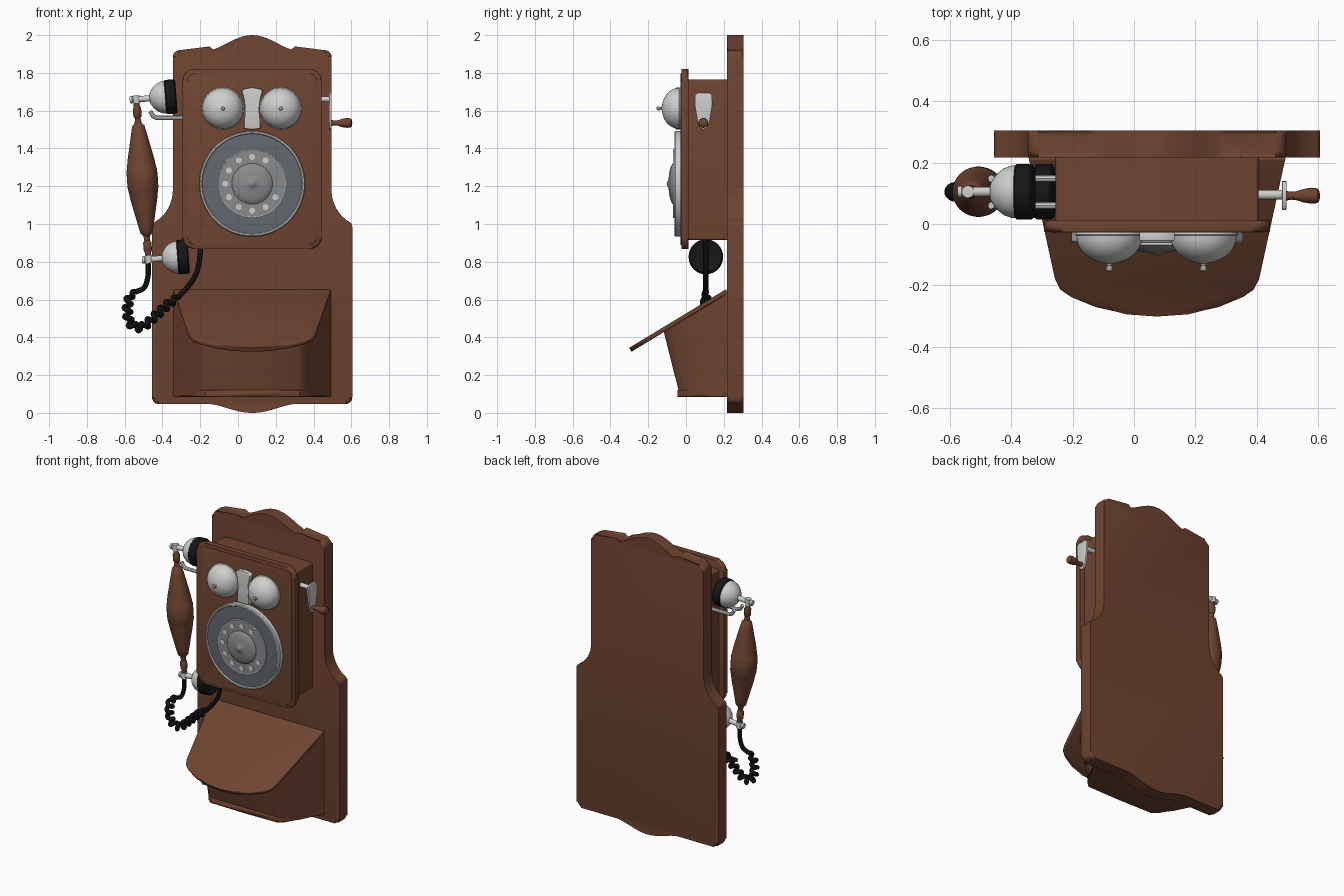
import bpy, bmesh, math
from mathutils import Matrix, Vector

if "Cube" in bpy.data.objects:
    bpy.data.objects.remove(bpy.data.objects["Cube"])

CX = 0.075  # centre line of the cabinet


def mat(name, r, g, b):
    m = bpy.data.materials.new(name)
    m.diffuse_color = (r, g, b, 1)
    m.use_nodes = True
    m.node_tree.nodes["Principled BSDF"].inputs["Base Color"].default_value = m.diffuse_color
    return m


WOOD = mat("brown wood", 0.16, 0.058, 0.030)
METAL = mat("pale metal", 0.62, 0.62, 0.61)
SLATE = mat("slate grey", 0.125, 0.14, 0.165)
GREY = mat("mid grey", 0.25, 0.255, 0.265)
BLACK = mat("black", 0.008, 0.008, 0.008)


def finish(bm, name, m, mtx=Matrix()):
    bmesh.ops.remove_doubles(bm, verts=bm.verts, dist=1e-5)
    bmesh.ops.recalc_face_normals(bm, faces=bm.faces)
    me = bpy.data.meshes.new(name)
    bm.to_mesh(me)
    bm.free()
    me.materials.append(m)
    ob = bpy.data.objects.new(name, me)
    ob.matrix_world = mtx
    bpy.context.collection.objects.link(ob)
    return ob


def prism(name, outline, y0, y1, m, bevel=0.0, mtx=Matrix(), seg=3):
    """Extrude an x-z outline along y and round both rims."""
    bm = bmesh.new()
    a = [bm.verts.new((x, y0, z)) for x, z in outline]
    b = [bm.verts.new((x, y1, z)) for x, z in outline]
    n = len(a)
    bm.faces.new(a)
    bm.faces.new(b[::-1])
    for i in range(n):
        bm.faces.new((a[i], b[i], b[(i + 1) % n], a[(i + 1) % n]))
    if bevel:
        rim = [e for e in bm.edges if abs(e.verts[0].co.y - e.verts[1].co.y) < 1e-6]
        bmesh.ops.bevel(bm, geom=rim, offset=bevel, segments=seg, profile=0.5,
                        affect='EDGES', clamp_overlap=False)
    return finish(bm, name, m, mtx)


def lathe(name, prof, loc, axis, m, mtx=Matrix(), n=40):
    """Spin (radius, height) points around an axis."""
    bm = bmesh.new()
    rings = [[bm.verts.new((r * math.cos(2 * math.pi * k / n), r * math.sin(2 * math.pi * k / n), h))
              for k in range(n)] for r, h in prof]
    for p, q in zip(rings, rings[1:]):
        for k in range(n):
            bm.faces.new((p[k], p[(k + 1) % n], q[(k + 1) % n], q[k]))
    rot = Vector((0, 0, 1)).rotation_difference(Vector(axis)).to_matrix().to_4x4()
    return finish(bm, name, m, mtx @ Matrix.Translation(loc) @ rot)


def tube(name, pts, radius, m):
    cu = bpy.data.curves.new(name, 'CURVE')
    cu.dimensions = '3D'
    cu.bevel_depth = radius
    cu.bevel_resolution = 2
    cu.use_fill_caps = True
    sp = cu.splines.new('POLY')
    sp.points.add(len(pts) - 1)
    for p, c in zip(sp.points, pts):
        p.co = (*c, 1)
    cu.materials.append(m)
    ob = bpy.data.objects.new(name, cu)
    bpy.context.collection.objects.link(ob)
    bpy.ops.object.select_all(action='DESELECT')
    ob.select_set(True)
    bpy.context.view_layer.objects.active = ob
    bpy.ops.object.convert(target='MESH')


def mirror(half):
    return [(CX + x, z) for x, z in half] + [(CX - x, z) for x, z in half[::-1] if x > 1e-6]


def arc(cx, cz, r, a0, a1, n=6):
    angs = [math.radians(a0 + (a1 - a0) * k / n) for k in range(n + 1)]
    return [(cx + r * math.cos(a), cz + r * math.sin(a)) for a in angs]


def rounded(hw, z0, z1, r):
    return mirror(arc(hw - r, z0 + r, r, -90, 0) + arc(hw - r, z1 - r, r, 0, 90))


def catmull(pts, n):
    p = [Vector(q) for q in [pts[0]] + pts + [pts[-1]]]
    out = []
    for i in range(1, len(p) - 2):
        a, b, c, d = p[i - 1:i + 3]
        for k in range(n):
            t = k / n
            out.append(0.5 * (2 * b + (c - a) * t + (2 * a - 5 * b + 4 * c - d) * t * t
                              + (3 * b - a - 3 * c + d) * t ** 3))
    return out + [p[-1]]


# Back board with arched top and bottom and curved shoulders
bow = [(.225 * k / 12, (0.5 + 0.5 * math.cos(math.pi * k / 12)) ** 0.75) for k in range(13)]
half = [(x, .047 - .047 * f) for x, f in bow]
half += arc(.495, .082, .035, -90, 0) + arc(.50, .985, .03, 0, 58) + arc(.62, 1.18, .2, 238, 180, 8)[1:]
half += arc(.385, 1.885, .035, 0, 90) + [(x, 1.92 + .08 * f) for x, f in bow[::-1]]
prism("back_board", mirror(half), 0.217, 0.305, WOOD, 0.02)

# Cabinet body and its door
prism("cabinet_body", rounded(0.33, 0.915, 1.765, 0.012), 0.0, 0.22, WOOD)
prism("cabinet_door", rounded(0.368, 0.868, 1.82, 0.06), -0.025, 0.012, WOOD, 0.016)
prism("door_panel", rounded(0.345, 0.89, 1.797, 0.045), -0.028, -0.02, WOOD, 0.003)

# Bells
for side, x in (("left", -0.08), ("right", 0.226)):
    dome = [(0, 0), (.109, 0), (.112, .006)]
    dome += [(.108 * math.cos(a), .01 + .09 * math.sin(a)) for a in [math.pi / 2 * k / 10 for k in range(10)]]
    dome += [(.010, .101), (.006, .108), (.011, .115), (.011, .122), (.006, .127), (0, .128)]
    lathe("bell_" + side, dome, (x, -0.028, 1.612), (0, -1, 0), METAL)

# Waisted plate between the bells
prism("bell_plate", mirror([(0, 1.5), (.045, 1.505), (.042, 1.54), (.033, 1.59), (.033, 1.62), (.042, 1.66),
                            (.057, 1.705), (.04, 1.716), (0, 1.723)]), -0.055, -0.025, METAL, 0.004)

# Rotary dial
D = (CX, -0.028, 1.213)
lathe("dial_rim", [(.27, 0), (.28, 0), (.28, .028), (.275, .034), (.268, .034), (.262, .026), (.262, 0)],
      D, (0, -1, 0), METAL, n=64)
lathe("dial_face", [(0, 0), (.265, 0), (.265, .028), (.18, .032), (0, .032)], D, (0, -1, 0), SLATE, n=64)
lathe("dial_ring", [(.175, .03), (.182, .03), (.182, .040), (.179, .042), (.175, .040)], D, (0, -1, 0), METAL, n=64)
lathe("finger_wheel", [(0, .03), (.176, .03), (.176, .039), (0, .041)], D, (0, -1, 0), GREY, n=64)
lathe("dial_hub", [(0, .035), (.108, .035), (.108, .041), (.1, .048), (.08, .056), (.05, .062), (.02, .065),
                   (.014, .07), (.008, .073), (0, .074)], D, (0, -1, 0), GREY)
for k in range(10):
    a = math.radians(60 + 30 * k)
    lathe("finger_hole", [(0, .036), (.016, .036), (.016, .042), (0, .042)],
          (D[0] + .142 * math.cos(a), D[1], D[2] + .142 * math.sin(a)), (0, -1, 0), METAL, n=12)

# Crank on the right side
lathe("crank_shaft", [(0, 0), (.015, 0), (.015, .1), (0, .1)], (0.395, 0.095, 1.66), (1, 0, 0), METAL, n=20)
arm = [(-.045, 1.685), (-.047, 1.63), (-.032, 1.54), (-.018, 1.508), (0, 1.5), (.018, 1.508),
       (.032, 1.54), (.047, 1.63), (.045, 1.685), (.03, 1.695), (-.03, 1.695)]
prism("crank_arm", [(x + .093, z) for x, z in arm], -0.496, -0.482, METAL, 0.003,
      Matrix.Rotation(math.pi / 2, 4, 'Z'))
lathe("crank_handle", [(0, 0), (.016, 0), (.013, .02), (.014, .035), (.022, .06), (.026, .085), (.024, .105),
                       (.014, .112), (0, .113)], (0.492, 0.092, 1.535), (1, 0, 0), WOOD, n=24)

# Handset, built upright then tilted
T = Matrix.Translation((-0.506, 0.105, 1.236)) @ Matrix.Rotation(-math.radians(4.4), 4, 'Y')
grip = [(0, .43), (.016, .43), (.016, .39), (.022, .375), (.022, .335), (.015, .325), (.018, .30), (.032, .285),
        (.04, .25), (.055, .18), (.07, .11), (.079, .055), (.081, .05), (.082, 0)]
grip += [(r, -h) for r, h in grip[-2::-1]]
lathe("handset_grip", grip, (0, 0, 0), (0, 0, 1), WOOD, T)
for end, z in (("top", 0.425), ("bottom", -0.425)):
    lathe("handset_stem_" + end, [(0, -.035), (.017, -.035), (.019, -.03), (.019, -.022), (.016, -.018),
                                  (.016, .09), (0, .09)], (0, 0, z), (1, 0, 0), METAL, T, 20)
    lathe("handset_collar_" + end, [(0, -.022), (.02, -.02), (.02, .02), (0, .022)],
          (0, 0, z), (0, 0, 1), METAL, T, 20)
    lathe("handset_cup_" + end, [(0, .07), (.025, .072), (.04, .08), (.06, .095), (.076, .115), (.085, .14),
                                 (.086, .158), (0, .158)], (0, 0, z), (1, 0, 0), METAL, T)
    lathe("handset_cap_" + end, [(0, .153), (.086, .153), (.091, .158), (.091, .205), (.084, .213), (.06, .208),
                                 (0, .2)], (0, 0, z), (1, 0, 0), BLACK, T)

# Forked hook that holds the handset
for y in (0.06, 0.148):
    tube("hook_prong", [(-0.25, y, 1.562), (-0.43, y, 1.562), (-0.448, y, 1.57), (-0.465, y, 1.597)], 0.012, METAL)

# Coiled cord
path = catmull([(-.475, .105, .80), (-.477, .105, .72), (-.50, .105, .66), (-.56, .105, .63), (-.585, .105, .56),
                (-.57, .105, .475), (-.51, .105, .455), (-.43, .105, .52), (-.36, .105, .585), (-.29, .105, .64),
                (-.23, .105, .72), (-.205, .105, .80), (-.195, .105, .93)], 30)
total = sum((b - a).length for a, b in zip(path, path[1:]))
cord, s = [], 0.0
for i, p in enumerate(path):
    tan = (path[min(i + 1, len(path) - 1)] - path[max(i - 1, 0)]).normalized()
    if i:
        s += (p - path[i - 1]).length
    t = s / total
    amp = 0.018 * max(0, min(1, (t - .17) / .06, (.68 - t) / .06))
    ph = 2 * math.pi * s / 0.045
    nrm = Vector((-tan.z, 0, tan.x))
    cord.append(p + nrm * amp * math.cos(ph) + Vector((0, amp * math.sin(ph), 0)))
tube("coiled_cord", cord, 0.014, BLACK)


# Shelf box with slanted sides and a front that leans out
def slope(y):
    return 0.345 + (y + 0.30) * 0.605


bm = bmesh.new()
low, high = [], []
for sx, order in ((-1, 1), (1, -1)):
    row = [(.418, .22, .22), (.34, .06, .02), (.29, .0, -.08), (.27, -.02, -.105), (.245, -.032, -.12)]
    for w, yl, yh in row[::order]:
        low.append(bm.verts.new((CX + sx * w, yl, 0.09)))
        high.append(bm.verts.new((CX + sx * w, yh, slope(yh) - 0.015)))
n = len(low)
bm.faces.new(low)
bm.faces.new(high[::-1])
for i in range(n):
    j = (i + 1) % n
    bm.faces.new((low[i], low[j], high[j], high[i]))
finish(bm, "shelf_box", WOOD)

# Base plate of the shelf box
flat = Matrix.Rotation(math.pi / 2, 4, 'X')
prism("shelf_base", mirror([(0, .045), (.25, .045), (.285, .015), (.42, -.22)]), 0.0, 0.035, WOOD, 0.006,
      Matrix.Translation((0, 0, 0.085)) @ flat)

# Sloping writing lid with a bowed front edge
ang = math.atan(0.605)
k = 1 / math.cos(ang)
lid = [(0, .513), (.1, .506), (.2, .485), (.28, .452), (.315, .428), (.332, .395), (.418, 0)]
prism("writing_lid", mirror([(x, d * k) for x, d in lid]), -0.024, 0.0, WOOD, 0.007,
      Matrix.Translation((0, 0.212, slope(0.212))) @ Matrix.Rotation(ang, 4, 'X') @ flat)

# Smooth shading with sharp edges kept
bpy.ops.object.select_all(action='SELECT')
bpy.context.view_layer.objects.active = bpy.data.objects["back_board"]
bpy.ops.object.shade_smooth_by_angle(angle=math.radians(35))
